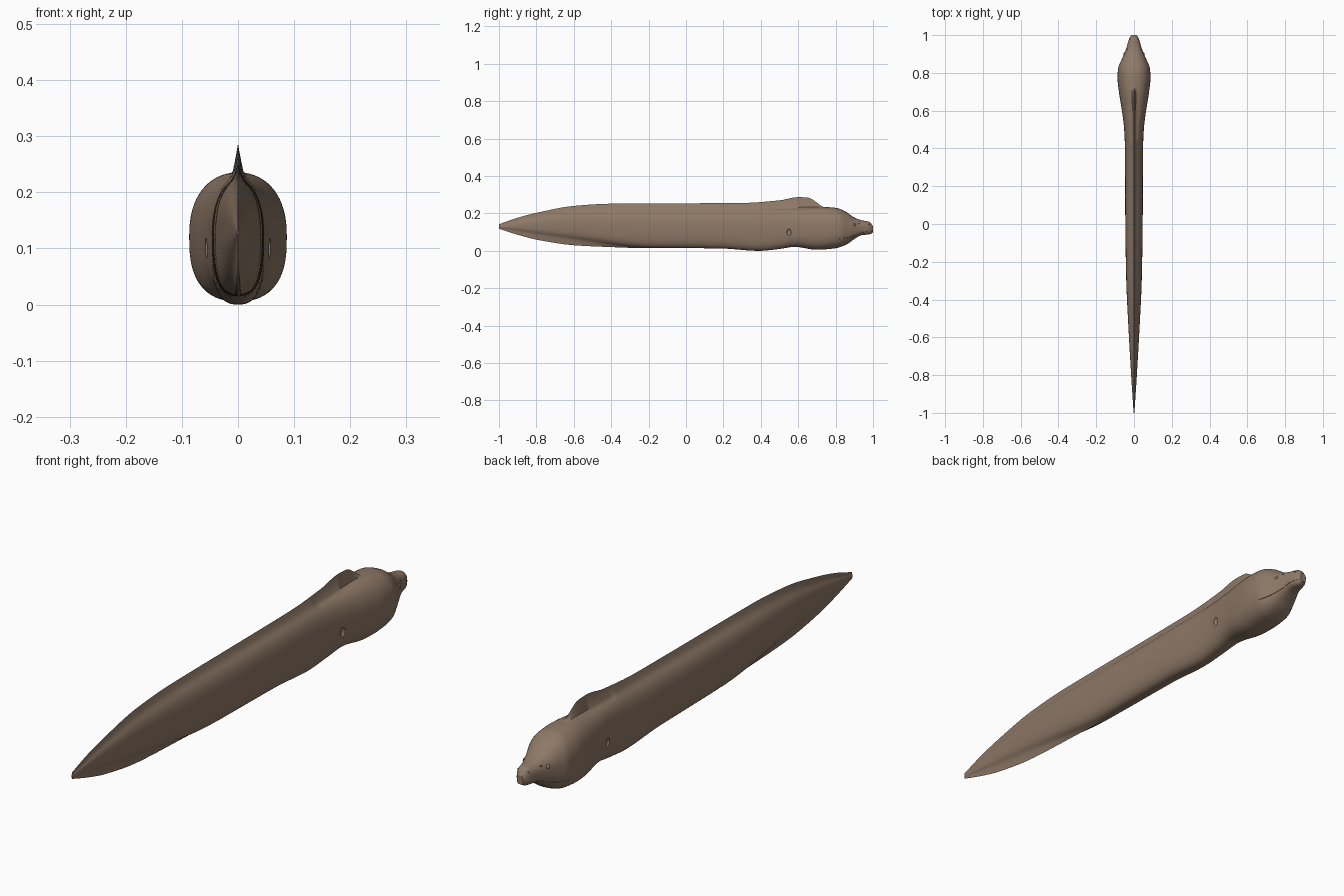
import bpy
import bmesh
from math import sin, cos, pi, exp
from mathutils import Vector

cube = bpy.data.objects.get("Cube")
if cube:
    bpy.data.objects.remove(cube, do_unlink=True)

SIDES = 64
RINGS = 150

skin = bpy.data.materials.new("brown_skin")
skin.use_nodes = True
COLOUR = (0.27, 0.19, 0.135, 1)
skin.diffuse_color = COLOUR
skin.node_tree.nodes["Principled BSDF"].inputs["Base Color"].default_value = COLOUR

# Profiles along the length: (y, value)
half_width = [(-1, .002), (-.85, .012), (-.7, .021), (-.5, .032), (-.3, .041), (0, .046),
              (.4, .048), (.5, .052), (.6, .064), (.7, .08), (.77, .087), (.82, .085),
              (.87, .066), (.93, .041), (.98, .026), (1, .013)]
back = [(-1, .132), (-.8, .175), (-.6, .203), (-.3, .217), (.3, .22), (.6, .228), (.72, .235),
        (.8, .23), (.85, .212), (.9, .178), (.94, .163), (.98, .155), (1, .132)]
belly = [(-1, .125), (-.6, .07), (-.2, .018), (.2, .012), (.39, 0), (.5, .01), (.58, .021),
         (.7, .006), (.8, .014), (.86, .035), (.9, .063), (.94, .084), (.98, .088), (1, .098)]
dorsal_edge = [(-1, .142), (-.9, .177), (-.8, .203), (-.6, .24), (-.4, .252), (.3, .256),
               (.5, .27), (.6, .287), (.65, .285), (.7, .258), (.73, .234), (1, .1)]
anal_edge = [(-1, .118), (-.9, .086), (-.8, .06), (-.6, .03), (-.4, .02), (-.2, .014), (1, .2)]
mouth_line = [(.815, .064), (.86, .069), (.91, .085), (.95, .1), (1.02, .107)]


def sample(points, y):
    """Smooth interpolation through a profile without overshoot."""
    y = min(max(y, points[0][0]), points[-1][0])
    slopes = [(b[1] - a[1]) / (b[0] - a[0]) for a, b in zip(points, points[1:])]
    tangents = [slopes[0]]
    for s, t in zip(slopes, slopes[1:]):
        tangents.append(2 * s * t / (s + t) if s * t > 0 else 0)
    tangents.append(slopes[-1])
    for i, (a, b) in enumerate(zip(points, points[1:])):
        if y <= b[0]:
            d = b[0] - a[0]
            t = (y - a[0]) / d
            return ((1 + 2 * t) * (1 - t) ** 2 * a[1] + t * (1 - t) ** 2 * d * tangents[i]
                    + t * t * (3 - 2 * t) * b[1] - t * t * (1 - t) * d * tangents[i + 1])


def signed_power(v, p):
    return abs(v) ** p * (1 if v >= 0 else -1)


def section(y):
    """Cross-section with fins drawn out of the top and bottom."""
    w, top, low = sample(half_width, y), sample(back, y), sample(belly, y)
    mid, height = (top + low) / 2, (top - low) / 2
    rise = max(0, sample(dorsal_edge, y) - top)
    drop = max(0, low - sample(anal_edge, y)) if y < -.1 else 0
    spread = min(.007, .2 * w)
    if y > .45:
        spread *= .5
    ring = []
    for i in range(SIDES):
        a = 2 * pi * i / SIDES
        power = 2 / (2.3 if cos(a) > 0 else 2.7)
        x = w * signed_power(sin(a), power)
        if i in (0, SIDES // 2):
            x = 0
        z = mid + height * signed_power(cos(a), power)
        fade = exp(-abs(x) / spread)
        z += rise * fade if cos(a) > 0 else -drop * fade
        ring.append((x, y, z))
    return ring


def surface_x(y, z):
    top, low = sample(back, y), sample(belly, y)
    u = abs(z - (top + low) / 2) / ((top - low) / 2)
    return sample(half_width, y) * max(0, 1 - u ** 2.4) ** (1 / 2.4)


def make_object(name, bm):
    bmesh.ops.recalc_face_normals(bm, faces=bm.faces)
    mesh = bpy.data.meshes.new(name)
    bm.to_mesh(mesh)
    bm.free()
    mesh.materials.append(skin)
    obj = bpy.data.objects.new(name, mesh)
    bpy.context.collection.objects.link(obj)
    return obj


def loft(name, rings):
    bm = bmesh.new()
    loops = [[bm.verts.new(p) for p in ring] for ring in rings]
    n = len(loops[0])
    for a, b in zip(loops, loops[1:]):
        for i in range(n):
            j = (i + 1) % n
            bm.faces.new((a[i], a[j], b[j], b[i]))
    bm.faces.new(loops[0])
    bm.faces.new(loops[-1])
    return make_object(name, bm)


def ellipsoid(name, centre, size):
    bm = bmesh.new()
    bmesh.ops.create_uvsphere(bm, u_segments=16, v_segments=10, radius=1)
    bmesh.ops.scale(bm, vec=size, verts=bm.verts)
    bmesh.ops.translate(bm, vec=centre, verts=bm.verts)
    return make_object(name, bm)


def activate(obj):
    bpy.ops.object.select_all(action="DESELECT")
    obj.select_set(True)
    bpy.context.view_layer.objects.active = obj


def cut(target, cutter):
    cutter.hide_render = True
    mod = target.modifiers.new("cut", "BOOLEAN")
    mod.operation = "DIFFERENCE"
    mod.solver = "EXACT"
    mod.object = cutter
    activate(target)
    bpy.ops.object.modifier_apply(modifier=mod.name)
    bpy.data.objects.remove(cutter, do_unlink=True)


# Body, with rings packed closer towards the snout
body = loft("body_with_fins", [section(-1 + 2 * (1 - (1 - i / RINGS) ** 1.5))
                               for i in range(RINGS + 1)])

for side, label in ((1, "left"), (-1, "right")):
    # Mouth slit along the jaw
    rings = []
    for i in range(25):
        y = .815 + .205 * i / 24
        z = sample(mouth_line, y)
        t = .0005 + .003 * min(1, i / 6)
        inner = surface_x(min(y, .99), z) - .009
        inner = max(.0015, inner)
        rings.append([(side * inner, y, z), (side * .12, y, z + t), (side * .12, y, z - t)])
    cut(body, loft(label + "_mouth_cutter", rings))

    # Gill opening
    x = side * surface_x(.55, .1)
    cut(body, ellipsoid(label + "_gill_cutter", (x, .55, .1), (.008, .012, .018)))

    # Eye and nostrils
    for part, y, z, r in (("eye", .9, .14, .008), ("rear_nostril", .925, .149, .004),
                          ("front_nostril", .978, .142, .004)):
        centre = Vector((side * (surface_x(y, z) - r * .3), y, z))
        bead = ellipsoid(label + "_" + part, centre, (r * .8, r, r))
        activate(bead)
        bpy.ops.object.shade_smooth_by_angle()

activate(body)
bpy.ops.object.shade_smooth_by_angle(angle=.7)
